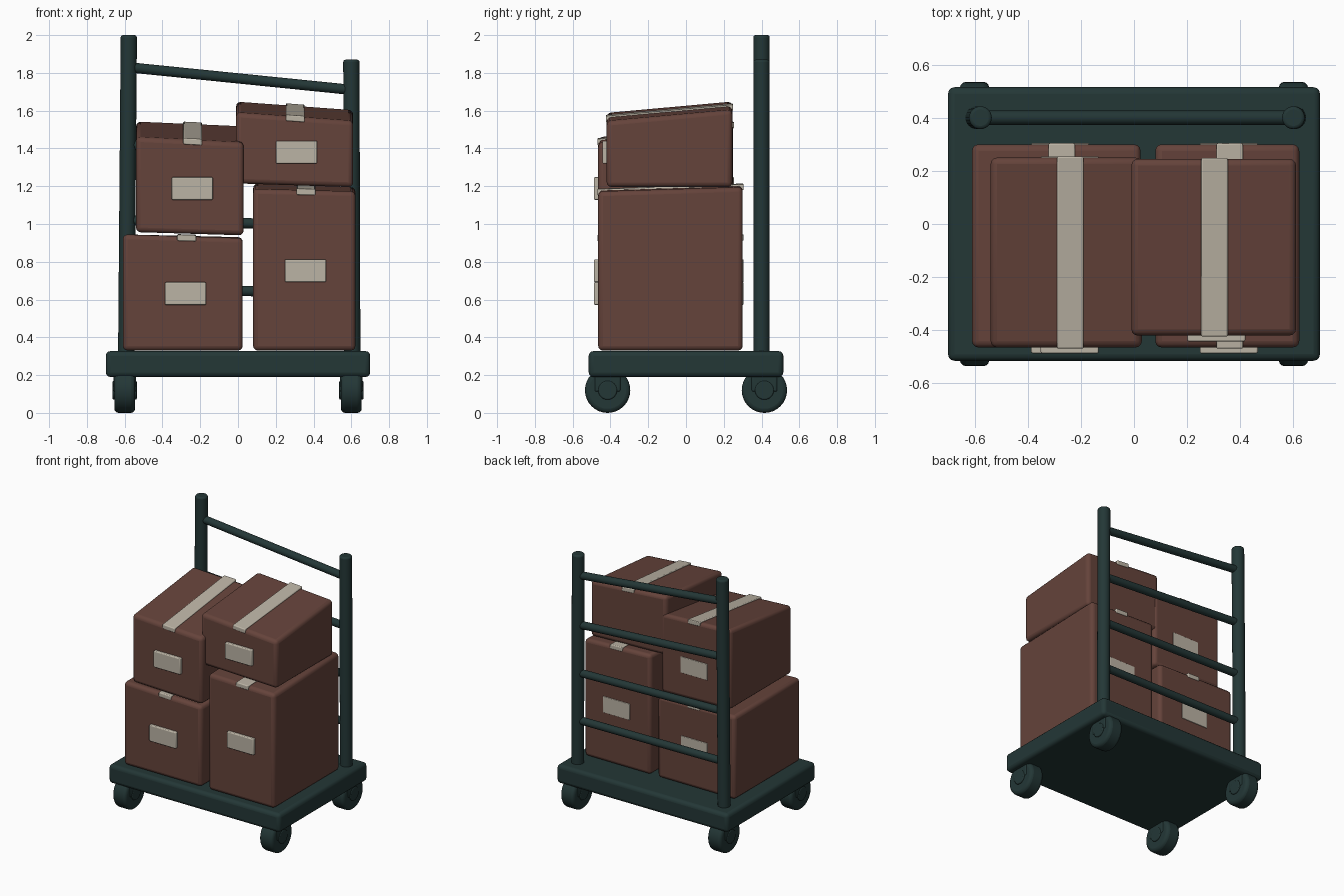
import bpy, bmesh, math
from mathutils import Vector

if "Cube" in bpy.data.objects:
    bpy.data.objects.remove(bpy.data.objects["Cube"])


def material(name, rgb):
    m = bpy.data.materials.new(name)
    m.diffuse_color = (*rgb, 1)
    m.use_nodes = True
    m.node_tree.nodes["Principled BSDF"].inputs["Base Color"].default_value = m.diffuse_color
    return m


TEAL = material("dark teal metal", (0.017, 0.038, 0.037))
BROWN = material("brown cardboard", (0.130, 0.056, 0.043))
CREAM = material("cream paper", (0.50, 0.455, 0.375))


def finish(bm, name, mat, bevel=0.0, segments=3):
    bmesh.ops.recalc_face_normals(bm, faces=bm.faces[:])
    mesh = bpy.data.meshes.new(name)
    bm.to_mesh(mesh)
    bm.free()
    mesh.materials.append(mat)
    ob = bpy.data.objects.new(name, mesh)
    bpy.context.collection.objects.link(ob)
    if bevel:
        b = ob.modifiers.new("rounded edges", 'BEVEL')
        b.width, b.segments, b.limit_method = bevel, segments, 'ANGLE'
    bpy.ops.object.select_all(action='DESELECT')
    ob.select_set(True)
    bpy.context.view_layer.objects.active = ob
    bpy.ops.object.shade_smooth_by_angle(angle=math.radians(40))
    return ob


def block(name, mat, x, y, bottom, top, bevel):
    """Six-sided block; bottom and top are functions giving height at (x, y)."""
    bm = bmesh.new()
    ring = [(x[0], y[0]), (x[1], y[0]), (x[1], y[1]), (x[0], y[1])]
    lo = [bm.verts.new((a, b, bottom(a, b))) for a, b in ring]
    hi = [bm.verts.new((a, b, top(a, b))) for a, b in ring]
    bm.faces.new(lo[::-1])
    bm.faces.new(hi)
    for i in range(4):
        j = (i + 1) % 4
        bm.faces.new((lo[i], lo[j], hi[j], hi[i]))
    return finish(bm, name, mat, bevel)


def level(z):
    return lambda a, b: z


def bar(name, p, q, r, mat=TEAL, bevel=0.0, sides=24):
    p, q = Vector(p), Vector(q)
    bm = bmesh.new()
    bmesh.ops.create_cone(bm, cap_ends=True, segments=sides, radius1=r, radius2=r,
                          depth=(q - p).length)
    rot = (q - p).to_track_quat('Z', 'Y').to_matrix()
    for v in bm.verts:
        v.co = rot @ v.co + (p + q) / 2
    return finish(bm, name, mat, bevel)


# Platform
block("platform", TEAL, (-0.70, 0.70), (-0.515, 0.515), level(0.19), level(0.327), 0.025)

# Casters: wheel, fork and hub at each corner
for sx, side in ((-1, "left"), (1, "right")):
    for sy, end in ((-1, "front"), (1, "back")):
        cx, cy = 0.60 * sx, 0.415 * sy
        tag = f"{end}_{side}"
        bar(f"wheel_{tag}", (cx - 0.055, cy, 0.12), (cx + 0.055, cy, 0.12), 0.12,
            bevel=0.022, sides=32)
        bar(f"hub_{tag}", (cx - 0.064, cy, 0.12), (cx + 0.064, cy, 0.12), 0.05, bevel=0.006)
        block(f"fork_{tag}", TEAL, (cx - 0.06, cx + 0.06), (cy - 0.07, cy + 0.07),
              level(0.11), level(0.20), 0.012)

# Handle posts, the left one taller, and the cross rails between them
bar("left_post", (-0.592, 0.40, 0.30), (-0.578, 0.40, 2.0), 0.043, bevel=0.012)
bar("right_post", (0.605, 0.40, 0.30), (0.60, 0.40, 1.87), 0.043, bevel=0.012)
for i, (zl, zr) in enumerate(((0.65, 0.64), (1.02, 0.99), (1.42, 1.345), (1.83, 1.71))):
    bar(f"cross_rail_{i + 1}", (-0.583, 0.40, zl), (0.602, 0.40, zr), 0.027)

# Boxes: name, x, y, bottom, top heights (front left, front right, back left, back right),
# tape x, label centre x and z, label on the back too
BOXES = (
    ("lower_left_box", (-0.61, 0.025), (-0.465, 0.30), (0.33, 0.33),
     (0.945, 0.925, 0.945, 0.93), -0.272, (-0.278, 0.632), True),
    ("lower_right_box", (0.08, 0.622), (-0.465, 0.30), (0.33, 0.33),
     (1.185, 1.172, 1.215, 1.195), 0.36, (0.357, 0.753), True),
    ("upper_left_box", (-0.54, 0.03), (-0.465, 0.25), (0.957, 0.94),
     (1.46, 1.43, 1.545, 1.52), -0.24, (-0.242, 1.188), True),
    ("upper_right_box", (-0.01, 0.61), (-0.42, 0.245), (1.215, 1.195),
     (1.59, 1.545, 1.65, 1.605), 0.303, (0.31, 1.38), False),
)
for name, x, y, low, t, tape_x, (lx, lz), back in BOXES:
    def bottom(a, b):
        return low[0] + (low[1] - low[0]) * (a - x[0]) / (x[1] - x[0])

    def top(a, b, lift=0.0):
        u, v = (a - x[0]) / (x[1] - x[0]), (b - y[0]) / (y[1] - y[0])
        return (t[0] * (1 - u) + t[1] * u) * (1 - v) + (t[2] * (1 - u) + t[3] * u) * v + lift

    block(name, BROWN, x, y, bottom, top, 0.025)
    # Tape over the top seam
    block(name + "_tape", CREAM, (tape_x - 0.05, tape_x + 0.05), (y[0] - 0.004, y[1] + 0.004),
          lambda a, b: top(a, b, -0.025), lambda a, b: top(a, b, 0.008), 0.006)
    # Paper labels
    block(name + "_front_label", CREAM, (lx - 0.109, lx + 0.109), (y[0] - 0.022, y[0] + 0.01),
          level(lz - 0.06), level(lz + 0.06), 0.006)
    if back:
        block(name + "_back_label", CREAM, (lx - 0.109, lx + 0.109), (y[1] - 0.01, y[1] + 0.004),
              level(lz - 0.06), level(lz + 0.06), 0.003)
